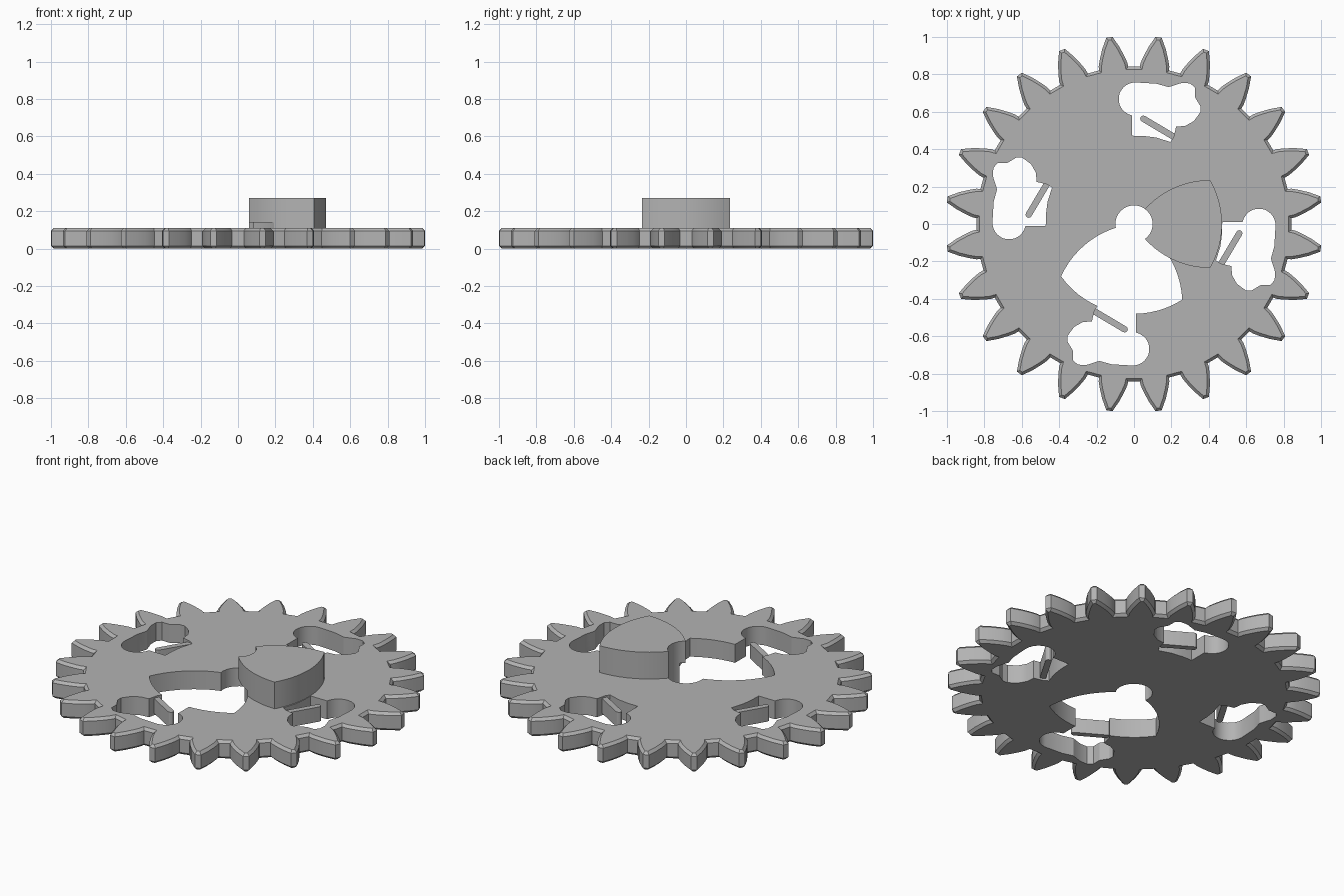
import bpy, bmesh, math
from mathutils import Vector, Matrix

if "Cube" in bpy.data.objects:
    bpy.data.objects.remove(bpy.data.objects["Cube"], do_unlink=True)

THICK, CHAMFER, TEETH, CAM_R = 0.11, 0.015, 24, 0.475

grey = bpy.data.materials.new("plain grey")
grey.use_nodes = True
grey.diffuse_color = (0.45, 0.45, 0.45, 1)
grey.node_tree.nodes["Principled BSDF"].inputs["Base Color"].default_value = (0.45, 0.45, 0.45, 1)


def polar(r, deg):
    return Vector((r * math.cos(math.radians(deg)), r * math.sin(math.radians(deg))))


def arc(centre, r, a0, a1, n=12):
    return [Vector(centre) + polar(r, a0 + (a1 - a0) * i / n) for i in range(n + 1)]


def inset(points, d):
    """Mitred inward offset of a counter-clockwise outline."""
    out = []
    for i, p in enumerate(points):
        e0 = (p - points[i - 1]).normalized()
        e1 = (points[(i + 1) % len(points)] - p).normalized()
        n0, n1 = Vector((-e0.y, e0.x)), Vector((-e1.y, e1.x))
        out.append(p + (n0 + n1) * d / (1 + n0.dot(n1)))
    return out


def loft(name, rings):
    """Solid from stacked (outline, height) rings."""
    bm = bmesh.new()
    loops = [[bm.verts.new((p.x, p.y, z)) for p in pts] for pts, z in rings]
    for a, b in zip(loops, loops[1:]):
        for i in range(len(a)):
            j = (i + 1) % len(a)
            bm.faces.new((a[i], a[j], b[j], b[i]))
    bm.faces.new(loops[0][::-1])
    bm.faces.new(loops[-1])
    bmesh.ops.recalc_face_normals(bm, faces=bm.faces)
    mesh = bpy.data.meshes.new(name)
    bm.to_mesh(mesh)
    bm.free()
    mesh.materials.append(grey)
    obj = bpy.data.objects.new(name, mesh)
    bpy.context.collection.objects.link(obj)
    return obj


def prism(name, pts, z0, z1):
    return loft(name, [(pts, z0), (pts, z1)])


def combine(target, tool, operation):
    mod = target.modifiers.new(tool.name, "BOOLEAN")
    mod.object, mod.operation, mod.solver = tool, operation, "EXACT"
    bpy.context.view_layer.objects.active = target
    bpy.ops.object.modifier_apply(modifier=mod.name)
    bpy.data.objects.remove(tool, do_unlink=True)


def bulged_sector(r, a0, a1):
    """Sector with its point at the origin and outward-curving sides."""
    side_in = arc(polar(r, a1 - 60), r, a1 + 60, a1 + 120)
    side_out = arc(polar(r, a0 + 60), r, a0 + 240, a0 + 300)
    return arc((0, 0), r, a0, a1, 16) + side_in[1:] + side_out[1:-1]


# Toothed wheel with chamfered rims
flank = [(0.842, 5.4), (0.865, 5.1), (0.9, 4.2), (0.95, 2.8), (1.007, 0.95)]
outline = []
for k in range(TEETH):
    mid = (k + 0.5) * 360 / TEETH
    outline += [polar(r, mid - a) for r, a in flank]
    outline += [polar(r, mid + a) for r, a in reversed(flank)]
rim = inset(outline, CHAMFER)
wheel = loft("gear_wheel", [(rim, 0), (outline, CHAMFER),
                            (outline, THICK - CHAMFER), (rim, THICK)])

# Four irregular slots around the wheel
slot = arc((0.007, 0.668), 0.089, 90, 258) + [Vector(p) for p in (
    (-0.012, 0.472), (0.05, 0.471), (0.12, 0.462), (0.195, 0.438), (0.212, 0.465),
    (0.225, 0.52), (0.275, 0.525), (0.32, 0.55), (0.355, 0.598), (0.355, 0.63),
    (0.325, 0.68), (0.325, 0.73), (0.3, 0.752), (0.255, 0.754), (0.185, 0.732),
    (0.12, 0.75))]
for k in range(4):
    turn = Matrix.Rotation(k * math.pi / 2, 2)
    combine(wheel, prism("slot_cutter", [turn @ p for p in slot], -0.1, 0.2), "DIFFERENCE")

# Raised cam, then the matching opening below it and the shaft bore
combine(wheel, prism("cam", bulged_sector(0.47, -30, 30), 0.04, 0.27), "UNION")
combine(wheel, prism("opening_cutter", bulged_sector(0.48, 215.7, 302.5), -0.1, 0.14), "DIFFERENCE")
combine(wheel, prism("bore_cutter", arc((0, 0), 0.1, 0, 345, 23), -0.1, 0.4), "DIFFERENCE")

# Thin fingers reaching into the slots
tip, root = Vector((0.05, 0.563)), Vector((0.225, 0.459))
along = math.degrees(math.atan2(root.y - tip.y, root.x - tip.x))
finger = arc(tip, 0.017, along + 90, along + 270, 6) + \
    [root + polar(0.017, along - 90), root + polar(0.017, along + 90)]
for k in range(4):
    turn = Matrix.Rotation(k * math.pi / 2, 2)
    combine(wheel, prism("finger", [turn @ p for p in finger], 0.012, 0.1), "UNION")

# Smooth the curved walls, keep the edges crisp
bpy.ops.object.select_all(action="DESELECT")
wheel.select_set(True)
bpy.context.view_layer.objects.active = wheel
bpy.ops.object.shade_smooth_by_angle(angle=math.radians(25))
